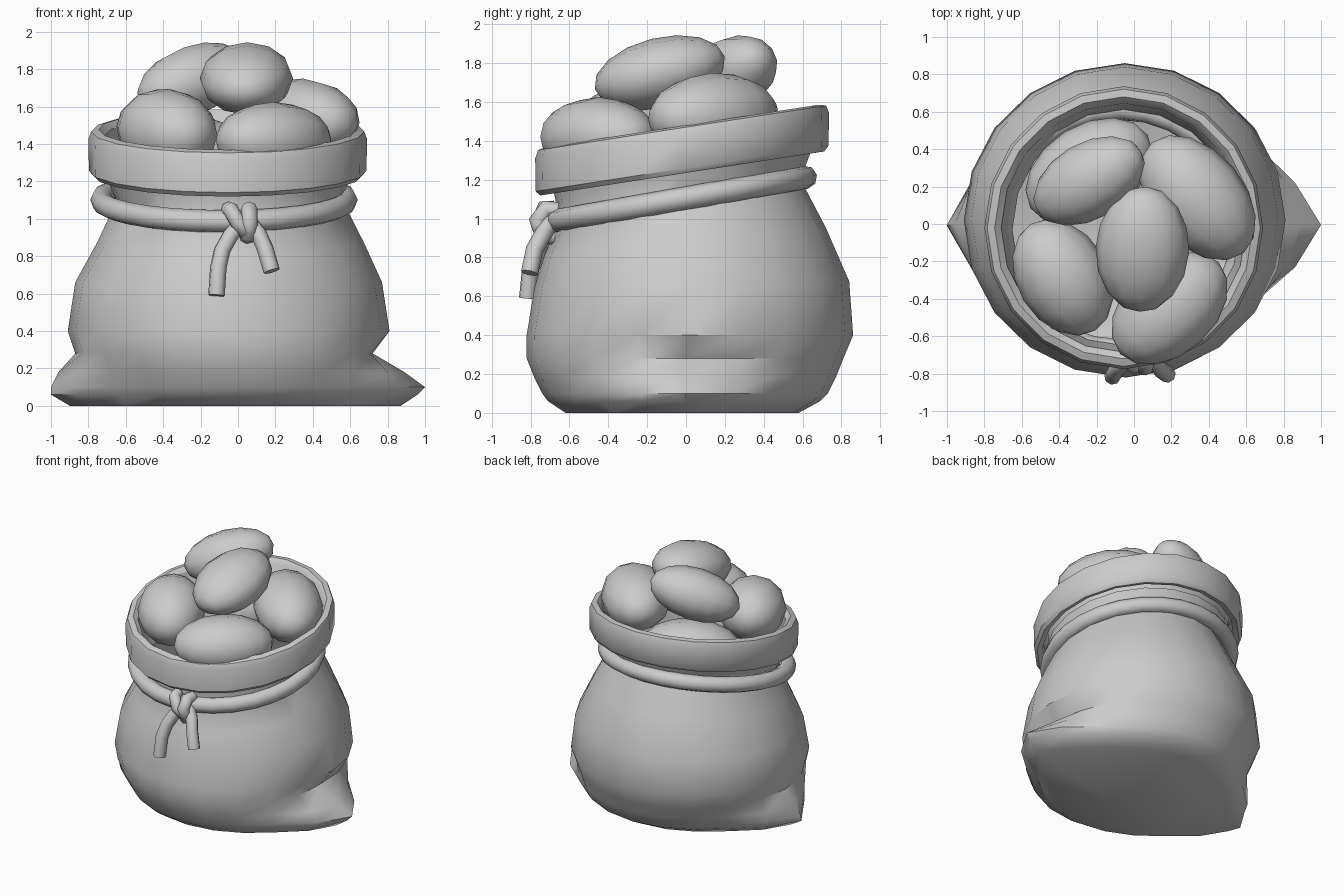
import bpy, bmesh
from math import sin, cos, tau, radians
from mathutils import Vector, Matrix

if "Cube" in bpy.data.objects:
    bpy.data.objects.remove(bpy.data.objects["Cube"])

SEG = 20


def finish(name, bm, angle=40):
    bmesh.ops.recalc_face_normals(bm, faces=bm.faces)
    me = bpy.data.meshes.new(name)
    bm.to_mesh(me)
    bm.free()
    ob = bpy.data.objects.new(name, me)
    bpy.context.collection.objects.link(ob)
    bpy.ops.object.select_all(action='DESELECT')
    ob.select_set(True)
    bpy.context.view_layer.objects.active = ob
    bpy.ops.object.shade_smooth_by_angle(angle=radians(angle))
    return ob


def loft(name, rings, cap=False, closed=False):
    """Each ring: z, x0, x1, y0, y1, tilt, left ear, right ear."""
    bm = bmesh.new()
    loops = []
    for z, x0, x1, y0, y1, tilt, left, right in rings:
        cx, cy, rx, ry = (x0 + x1) / 2, (y0 + y1) / 2, (x1 - x0) / 2, (y1 - y0) / 2
        loop = []
        for i in range(SEG):
            c, s = cos(tau * i / SEG), sin(tau * i / SEG)
            ear = right * c ** 10 if c > 0 else -left * c ** 10
            y = cy + ry * s
            loop.append(bm.verts.new((cx + rx * c + ear, y, z + tilt * y)))
        loops.append(loop)
    pairs = list(zip(loops, loops[1:]))
    if closed:
        pairs.append((loops[-1], loops[0]))
    for a, b in pairs:
        for i in range(SEG):
            j = (i + 1) % SEG
            bm.faces.new((a[i], a[j], b[j], b[i]))
    if cap:
        bm.faces.new(loops[0][::-1])
    return finish(name, bm)


# Sack body with two pinched bottom corners and a tilted neck
loft("sack_body", [
    (0.00, -.70, .68, -.62, .58, 0, .20, .19),
    (0.06, -.75, .73, -.71, .69, 0, .25, .23),
    (0.10, -.77, .74, -.74, .73, 0, .23, .26),
    (0.18, -.81, .76, -.78, .77, 0, .15, .13),
    (0.28, -.87, .79, -.82, .81, 0, 0, -.07),
    (0.40, -.91, .81, -.82, .86, 0, 0, 0),
    (0.66, -.87, .77, -.78, .84, .02, 0, 0),
    (0.88, -.75, .67, -.73, .72, .10, 0, 0),
    (1.10, -.65, .56, -.65, .59, .17, 0, 0),
    (1.24, -.71, .60, -.68, .64, .155, 0, 0),
], cap=True)

# Folded-over cuff: outer wall, rounded lip, inner wall
profile = [(.68, 1.25), (.72, 1.235), (.742, 1.26), (.745, 1.43), (.73, 1.47),
           (.69, 1.48), (.655, 1.45), (.62, 1.15)]
loft("folded_cuff", [(z, -.055 - r, -.055 + r, -.02 - r * 1.015, -.02 + r * 1.015,
                      .155, 0, 0) for r, z in profile])


def cord(name, pts, radius, cyclic=False):
    cu = bpy.data.curves.new(name, 'CURVE')
    cu.dimensions = '3D'
    cu.bevel_depth = radius
    cu.bevel_resolution = 2
    cu.use_fill_caps = True
    sp = cu.splines.new('POLY')
    sp.points.add(len(pts) - 1)
    for p, co in zip(sp.points, pts):
        p.co = (*co, 1)
    sp.use_cyclic_u = cyclic
    sp.use_smooth = True
    ob = bpy.data.objects.new(name, cu)
    bpy.context.collection.objects.link(ob)
    return ob


# Rope around the neck
ring = []
for i in range(28):
    a = tau * i / 28
    y = -.03 + .645 * sin(a)
    ring.append((-.075 + .655 * cos(a), y, 1.105 + .175 * y))
cord("neck_rope", ring, .06, True)

# Knot loops and hanging tails
cord("knot_wrap", [(-.05, -.68, 1.05), (-.04, -.735, 1.05), (0, -.76, .98),
                   (.05, -.74, .92), (.06, -.69, .92)], .042)
cord("knot_loop", [(.06, -.66, 1.04), (.06, -.72, 1.05), (.06, -.765, .99),
                   (.06, -.74, .91), (.05, -.68, .91)], .045)
cord("left_tail", [(.02, -.70, .98), (-.04, -.735, .91), (-.085, -.765, .83),
                   (-.105, -.80, .74), (-.115, -.815, .59)], .045)
cord("right_tail", [(.06, -.70, .98), (.11, -.735, .92), (.145, -.78, .84),
                    (.18, -.805, .72)], .045)


# Rounded lumps filling the sack: centre, long axis, radii (side, up, long)
def lump(name, centre, axis, radii):
    long = Vector(axis).normalized()
    side = long.cross(Vector((0, 0, 1))).normalized()
    up = side.cross(long)
    rot = Matrix((side, up, long)).transposed().to_4x4()
    bm = bmesh.new()
    bmesh.ops.create_uvsphere(bm, u_segments=12, v_segments=8, radius=1)
    bm.transform(Matrix.Translation(centre) @ rot @ Matrix.Diagonal((*radii, 1)))
    finish(name, bm, 60)


lump("lump_top", (.045, -.135, 1.75), (.05, 1, .25), (.25, .18, .345))
lump("lump_back_top", (-.24, .23, 1.74), (.8, .47, .30), (.205, .185, .335))
lump("lump_right", (.34, .14, 1.53), (.6, -.72, -.05), (.25, .22, .385))
lump("lump_left", (-.38, -.285, 1.47), (.45, -.75, -.1), (.245, .225, .335))
lump("lump_front", (.19, -.45, 1.42), (.65, .6, 0), (.245, .205, .36))
lump("lump_back_low", (-.24, .28, 1.33), (.8, .5, .05), (.25, .21, .37))
